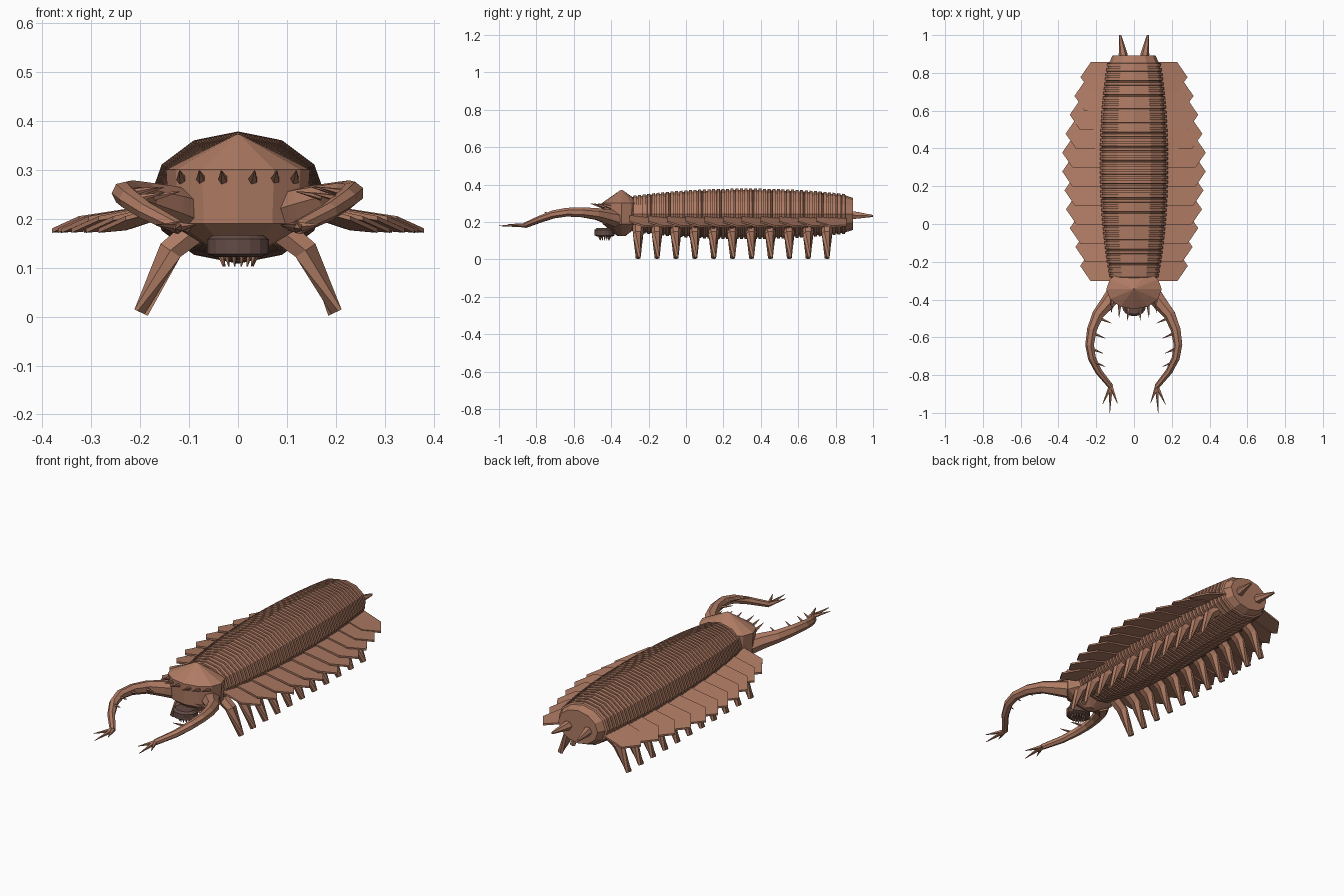
import bpy, math
from mathutils import Vector

if "Cube" in bpy.data.objects:
    bpy.data.objects.remove(bpy.data.objects["Cube"])


def material(name, rgb):
    m = bpy.data.materials.new(name)
    m.diffuse_color = (*rgb, 1)
    m.use_nodes = True
    m.node_tree.nodes["Principled BSDF"].inputs["Base Color"].default_value = m.diffuse_color
    return m


SKIN = material("brown_shell", (0.43, 0.20, 0.127))
DARK = material("dark_mouth", (0.125, 0.07, 0.06))


def make(name, verts, faces, mat=SKIN):
    me = bpy.data.meshes.new(name)
    me.from_pydata([tuple(v) for v in verts], [], faces)
    me.materials.append(mat)
    ob = bpy.data.objects.new(name, me)
    bpy.context.collection.objects.link(ob)
    return ob


def skin_rings(name, rings, mat=SKIN):
    """Join equal-sized rings of points into one closed shell."""
    n = len(rings[0])
    verts = [p for r in rings for p in r]
    faces = [tuple(range(n))[::-1]]
    for k in range(len(rings) - 1):
        for i in range(n):
            j = (i + 1) % n
            faces.append((k * n + i, k * n + j, k * n + n + j, k * n + n + i))
    faces.append(tuple(range((len(rings) - 1) * n, len(rings) * n)))
    ob = make(name, verts, faces, mat)
    return ob


def tube(name, pts, radii, n=6, mat=SKIN):
    """Faceted tapering tube along a path."""
    pts = [Vector(p) for p in pts]
    rings = []
    for k, p in enumerate(pts):
        d = (pts[min(k + 1, len(pts) - 1)] - pts[max(k - 1, 0)]).normalized()
        ref = Vector((0, 0, 1)) if abs(d.z) < 0.85 else Vector((0, 1, 0))
        u = d.cross(ref).normalized()
        w = u.cross(d)
        rings.append([p + radii[k] * (math.cos(2 * math.pi * i / n) * u - math.sin(2 * math.pi * i / n) * w)
                      for i in range(n)])
    return skin_rings(name, rings, mat)


def spike(name, a, b, r, mat=SKIN):
    return tube(name, [a, b], [r, 0.0012], 5, mat)


# Ridged body: twelve-sided rings alternating between raised band and groove
def body_ring(y, scale=1.0):
    t = (y - 0.32) / 0.58
    rx = scale * (0.18 - 0.047 * abs(t) ** 2.2)
    return [(rx * math.sin(math.pi * i / 6), y, 0.243 + 0.75 * rx * math.cos(math.pi * i / 6))
            for i in range(12)]


SEGMENTS, Y0, Y1 = 46, -0.29, 0.85
step = (Y1 - Y0) / SEGMENTS
rings = []
for s in range(SEGMENTS):
    y = Y0 + s * step
    rings += [body_ring(y, 0.94), body_ring(y + 0.3 * step, 0.94),
              body_ring(y + 0.35 * step), body_ring(y + 0.98 * step)]
rings += [body_ring(0.853, 0.93), body_ring(0.893, 0.85)]
skin_rings("body", rings)

# Head: low cone on a drum with a tapered underside
head_rings = []
for r, z in [(0.03, 0.125), (0.075, 0.15), (0.14, 0.19), (0.147, 0.30), (0.004, 0.372)]:
    head_rings.append([(r * math.cos(math.pi * i / 6), -0.345 + 0.72 * r * math.sin(math.pi * i / 6), z)
                       for i in range(12)])
skin_rings("head", head_rings)

# Round mouth with a ring of small teeth
mouth = []
for r, z in [(0.048, 0.122), (0.063, 0.128), (0.063, 0.158), (0.05, 0.167)]:
    mouth.append([(r * math.cos(math.pi * i / 8), -0.435 + 0.85 * r * math.sin(math.pi * i / 8), z)
                  for i in range(16)])
skin_rings("mouth", mouth, DARK)
for i in range(14):
    c, s = math.cos(math.pi * i / 7), math.sin(math.pi * i / 7)
    spike("tooth", (0.036 * c, -0.435 + 0.03 * s, 0.124),
          (0.03 * c, -0.435 + 0.025 * s, 0.102), 0.006)

ARM = [(0.105, -0.375, 0.215), (0.14, -0.42, 0.228), (0.19, -0.48, 0.243), (0.222, -0.56, 0.252),
       (0.234, -0.64, 0.252), (0.222, -0.71, 0.24), (0.187, -0.78, 0.215), (0.122, -0.86, 0.182)]
ARM_R = [0.046, 0.04, 0.032, 0.027, 0.024, 0.022, 0.019, 0.015]
FLAP_TIP = [0.285, 0.31, 0.34, 0.36, 0.368, 0.38, 0.38, 0.362, 0.34, 0.315, 0.283]

for side in (-1, 1):
    def P(x, y, z):
        return (side * x, y, z)

    # Spines across the brow
    for x, y in ((0.03, -0.435), (0.075, -0.42), (0.115, -0.395)):
        spike("brow_spine", P(x, y, 0.278), P(x + 0.004, y - 0.075, 0.298), 0.011)

    # Curved grasping arm, its inner spines and its claw
    tube("arm", [P(*p) for p in ARM], ARM_R, 7)
    for k in (2, 3, 4, 5):
        x, y, z = ARM[k]
        spike("arm_spine", P(x - 0.012, y - 0.02, z), P(x - 0.07, y - 0.045, z + 0.012), 0.009)
    for dx, dy, dz in ((-0.035, -0.09, 0.005), (0.006, -0.14, -0.003), (0.045, -0.095, 0.005)):
        spike("claw", P(0.122, -0.86, 0.182), P(0.122 + dx, -0.86 + dy, 0.182 + dz), 0.012)

    # Tail spike
    tube("tail_spike", [P(0.055, 0.86, 0.236), P(0.058, 0.9, 0.236), P(0.074, 1.0, 0.232)],
         [0.025, 0.023, 0.006], 6)

    for k in range(11):
        # Overlapping pointed side flap, tilted like a shingle
        y, tip = -0.222 + 0.1 * k, FLAP_TIP[k]
        outline = [(0.11, -0.08, 0.238), (tip - 0.055, -0.08, 0.205), (tip, 0, 0.18),
                   (tip - 0.055, 0.08, 0.185), (0.11, 0.08, 0.224)]
        skin_rings("side_flap", [[P(x, y + dy, z - h) for x, dy, z in outline]
                                 for h in (0.009, 0)])

        # Bent leg with a blunt foot
        y = -0.256 + 0.101 * k
        tube("leg", [P(0.085, y, 0.178), P(0.138, y, 0.135), P(0.198, y, 0.008)],
             [0.03, 0.028, 0.015], 6)

# Make every shell face outward
import bmesh
for ob in bpy.context.scene.objects:
    bm = bmesh.new()
    bm.from_mesh(ob.data)
    bmesh.ops.recalc_face_normals(bm, faces=bm.faces)
    bm.to_mesh(ob.data)
    bm.free()
